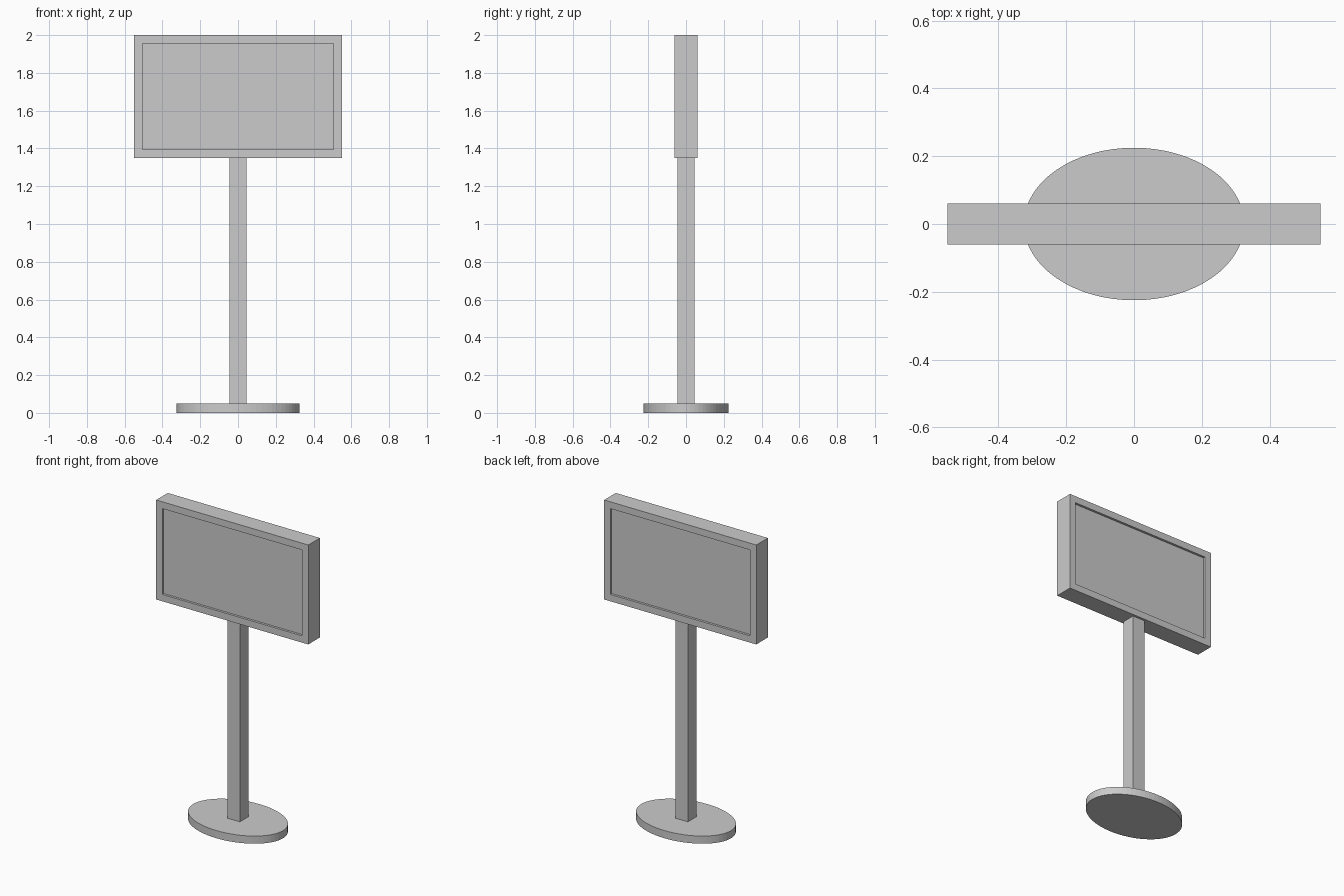
import bpy, bmesh
from mathutils import Matrix, Vector

if "Cube" in bpy.data.objects:
    bpy.data.objects.remove(bpy.data.objects["Cube"])


def make_object(name, bm):
    mesh = bpy.data.meshes.new(name)
    bmesh.ops.recalc_face_normals(bm, faces=bm.faces)
    bm.to_mesh(mesh)
    bm.free()
    obj = bpy.data.objects.new(name, mesh)
    bpy.context.collection.objects.link(obj)
    return obj


def box(size, centre):
    bm = bmesh.new()
    matrix = Matrix.Translation(centre) @ Matrix.Diagonal((*size, 1))
    bmesh.ops.create_cube(bm, size=1, matrix=matrix)
    return bm


# Oval base plate
bm = bmesh.new()
bmesh.ops.create_cone(bm, cap_ends=True, segments=64, radius1=1, radius2=1, depth=1,
                      matrix=Matrix.Translation((0, 0, 0.025)) @ Matrix.Diagonal((0.325, 0.225, 0.05, 1)))
make_object("base_plate", bm)

# Square post
make_object("post", box((0.09, 0.09, 1.30), (0, 0, 0.70)))

# Sign panel with a shallow framed recess on both faces
border, recess = 0.063, 0.015
bm = box((1.10, 0.12, 0.65), (0, 0, 1.675))
bm.normal_update()
faces = [f for f in bm.faces if abs(f.normal.y) > 0.9]
for face in faces:
    inward = Vector((0, -face.normal.y * recess, 0))
    bmesh.ops.inset_region(bm, faces=[face], thickness=border)
    # Extra loop at the rim gives the recess straight walls
    bmesh.ops.inset_region(bm, faces=[face], thickness=0.0)
    bmesh.ops.translate(bm, verts=face.verts, vec=inward)
make_object("sign_panel", bm)
